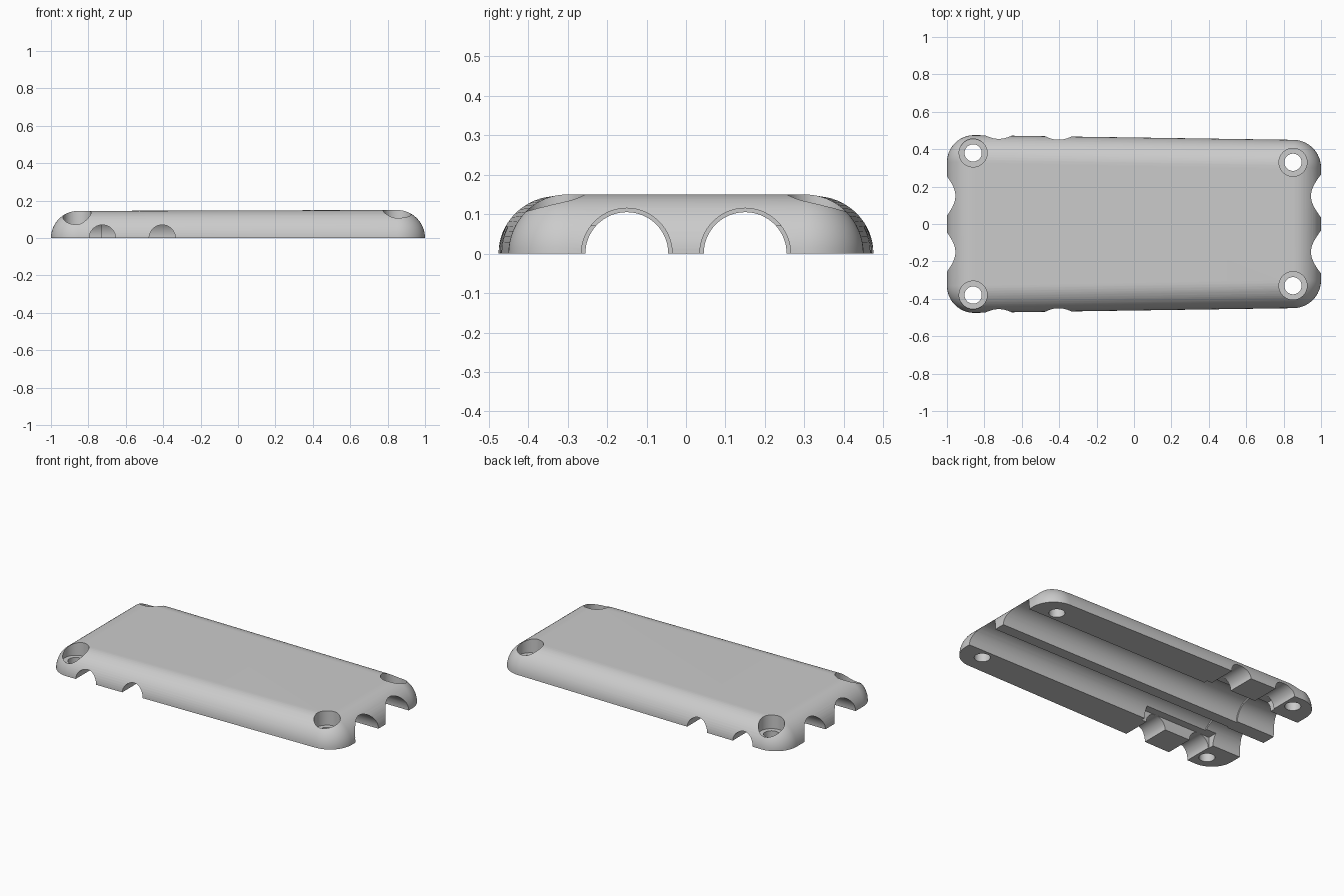
import bpy
import bmesh
from math import radians
from mathutils import Matrix, Vector

if "Cube" in bpy.data.objects:
    bpy.data.objects.remove(bpy.data.objects["Cube"], do_unlink=True)

grey = bpy.data.materials.new("plain grey")
grey.use_nodes = True
grey.diffuse_color = (0.6, 0.6, 0.6, 1)
grey.node_tree.nodes["Principled BSDF"].inputs["Base Color"].default_value = (0.6, 0.6, 0.6, 1)


def make_object(name, bm):
    bmesh.ops.recalc_face_normals(bm, faces=bm.faces)
    mesh = bpy.data.meshes.new(name)
    bm.to_mesh(mesh)
    bm.free()
    mesh.materials.append(grey)
    obj = bpy.data.objects.new(name, mesh)
    bpy.context.collection.objects.link(obj)
    return obj


def dome_points(x, y, radius):
    """Upper half of a sphere, as points."""
    bm = bmesh.new()
    bmesh.ops.create_uvsphere(bm, u_segments=64, v_segments=32, radius=radius)
    points = [v.co + Vector((x, y, 0)) for v in bm.verts if v.co.z > -1e-4]
    bm.free()
    return points


def cut(target, bm):
    """Subtract a temporary cutter and bake the result."""
    cutter = make_object("cutter", bm)
    cutter.hide_render = True
    mod = target.modifiers.new("cut", "BOOLEAN")
    mod.operation = "DIFFERENCE"
    mod.solver = "EXACT"
    mod.object = cutter
    bpy.context.view_layer.objects.active = target
    bpy.ops.object.modifier_apply(modifier=mod.name)
    bpy.data.objects.remove(cutter, do_unlink=True)


def cut_rod(target, start, end, radius):
    """Subtract a cylinder running between two points."""
    a, b = Vector(start), Vector(end)
    turn = (b - a).to_track_quat("Z", "Y").to_matrix().to_4x4()
    bm = bmesh.new()
    bmesh.ops.create_cone(bm, cap_ends=True, segments=64, radius1=radius, radius2=radius,
                          depth=(b - a).length,
                          matrix=Matrix.Translation((a + b) / 2) @ turn)
    cut(target, bm)


def cut_box(target, low, high):
    a, b = Vector(low), Vector(high)
    bm = bmesh.new()
    bmesh.ops.create_cube(bm, size=1, matrix=Matrix.Translation((a + b) / 2)
                          @ Matrix.Diagonal((*(b - a), 1)))
    cut(target, bm)


# Tapered shell: hull around four domed corners
hull = bmesh.new()
for side in (-1, 1):
    for point in dome_points(-0.855, side * 0.33, 0.145) + dome_points(0.85, side * 0.30, 0.15):
        hull.verts.new(point)
result = bmesh.ops.convex_hull(hull, input=hull.verts)
loose = {v for v in result["geom_interior"] + result["geom_unused"]
         if isinstance(v, bmesh.types.BMVert)}
bmesh.ops.delete(hull, geom=list(loose), context="VERTS")
bmesh.ops.dissolve_limit(hull, angle_limit=radians(0.05), verts=hull.verts, edges=hull.edges)
shell = make_object("half_shell", hull)

for side in (-1, 1):
    # Long channels, slightly narrower at one end
    y = side * 0.15
    cut_rod(shell, (-1.2, y, 0), (1.2, y, 0), 0.105)
    cut_rod(shell, (-0.73, y, 0), (1.3, y, 0), 0.115)
    # Pocket beside each channel
    y1, y2 = sorted((side * 0.2, side * 0.29))
    cut_box(shell, (-0.8, y1, -0.1), (-0.3, y2, 0.07))
    # Side ports
    for x in (-0.725, -0.405):
        cut_rod(shell, (x, side * 0.22, 0), (x, side * 0.7, 0), 0.07)
    # Screw holes with counterbores
    for x, y in ((-0.86, 0.38), (0.85, 0.33)):
        cut_rod(shell, (x, side * y, -0.2), (x, side * y, 0.3), 0.046)
        cut_rod(shell, (x, side * y, 0.06), (x, side * y, 0.35), 0.075)

bpy.ops.object.select_all(action="DESELECT")
shell.select_set(True)
bpy.context.view_layer.objects.active = shell
bpy.ops.object.shade_smooth_by_angle(angle=radians(25))
